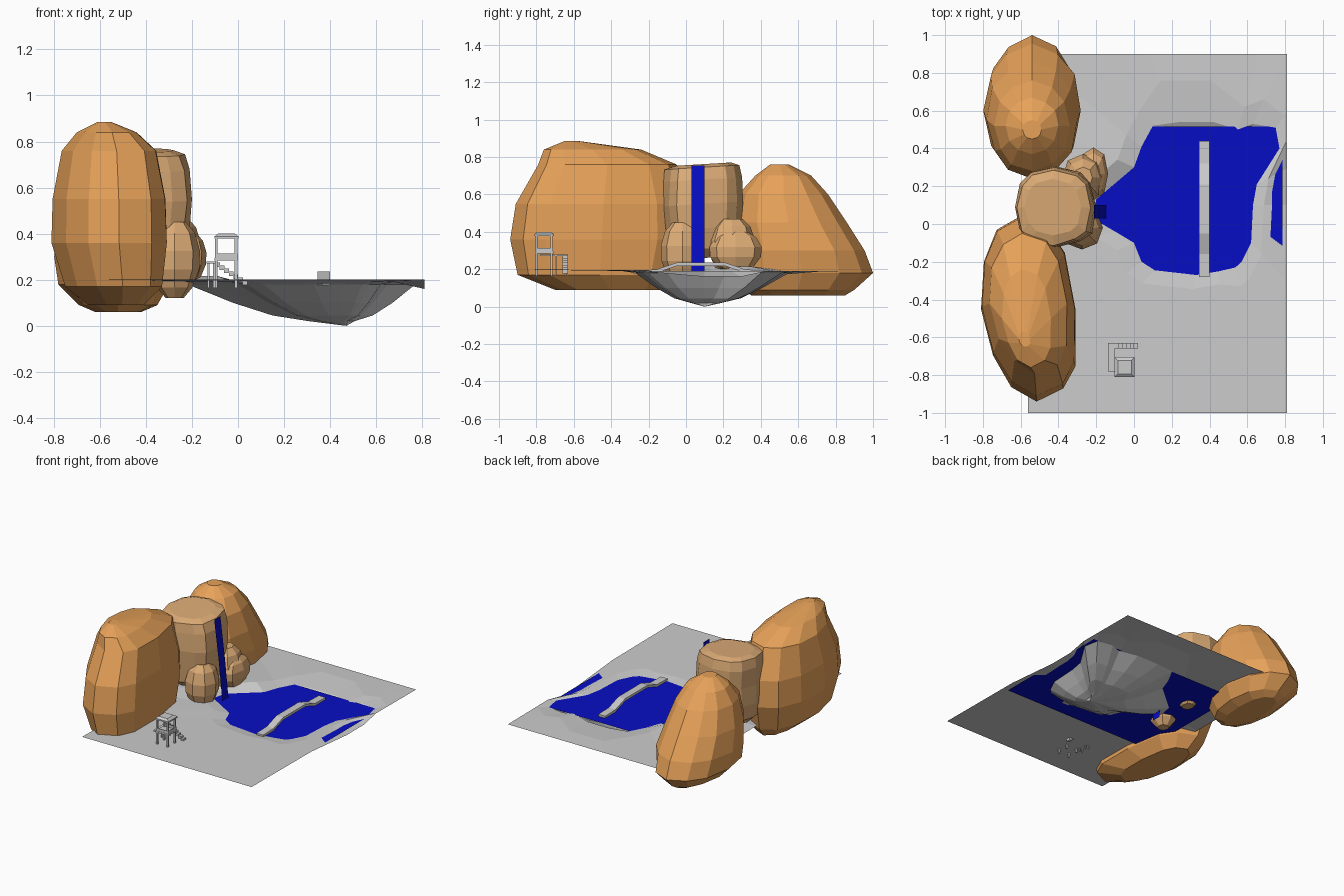
import bpy, math, random
from math import cos, sin, pi

if "Cube" in bpy.data.objects:
    bpy.data.objects.remove(bpy.data.objects["Cube"])

random.seed(4)


def material(name, rgb):
    m = bpy.data.materials.new(name)
    m.diffuse_color = (*rgb, 1)
    m.use_nodes = True
    m.node_tree.nodes["Principled BSDF"].inputs["Base Color"].default_value = m.diffuse_color
    return m


ORANGE = material("orange_rock", (0.80, 0.36, 0.10))
TAN = material("tan_rock", (0.72, 0.41, 0.18))
BLUE = material("water_blue", (0.002, 0.004, 0.55))


def mesh(name, verts, faces, mat=None):
    me = bpy.data.meshes.new(name)
    me.from_pydata(verts, [], faces)
    me.update()
    ob = bpy.data.objects.new(name, me)
    bpy.context.collection.objects.link(ob)
    if mat:
        me.materials.append(mat)
    return ob


def box(name, x0, x1, y0, y1, z0, z1):
    v = [(x, y, z) for z in (z0, z1) for x, y in ((x0, y0), (x1, y0), (x1, y1), (x0, y1))]
    f = [(3, 2, 1, 0), (4, 5, 6, 7)] + [(i, (i + 1) % 4, (i + 1) % 4 + 4, i + 4) for i in range(4)]
    return mesh(name, v, f)


def rock(name, rings, mat, sides=10, left=1.0, right=1.0, jitter=0.05, skew=0.0, tilt=0.0):
    """Faceted boulder lofted through rings of (z, cx, cy, rx, ry); lower left/right = boxier."""
    verts, faces = [], []
    wob = [1 - random.random() * jitter for _ in range(sides)]
    for z, cx, cy, rx, ry in rings:
        for i in range(sides):
            a = 2 * pi * i / sides
            c, s = cos(a), sin(a)
            k = wob[i] * (1 - random.random() * jitter)
            if abs(c) > 0.99 or abs(s) > 0.99:
                k = 1
            p = right if c > 0 else left
            dx = rx * k * math.copysign(abs(c) ** p, c) if abs(c) > 1e-6 else 0
            dy = ry * k * math.copysign(abs(s) ** p, s) if abs(s) > 1e-6 else 0
            verts.append((cx + dx + skew * dy, cy + dy, z + tilt * dy))
    n = len(rings)
    for r in range(n - 1):
        for i in range(sides):
            j = (i + 1) % sides
            faces.append((r * sides + i, r * sides + j, (r + 1) * sides + j, (r + 1) * sides + i))
    faces.append(tuple(reversed(range(sides))))
    faces.append(tuple(range((n - 1) * sides, n * sides)))
    return mesh(name, verts, faces, mat)


# Ground: rings around the pond's deepest point, out to a rectangle
CX, CY = 0.44, 0.1
X0, X1, Y0, Y1 = -0.56, 0.81, -1.0, 0.9
shore = [(.63, .1), (.65, .21), (.77, .4), (.75, .51), (.63, .53), (.55, .50), (.42, .54),
         (.24, .54), (.10, .52), (.04, .41), (0, .3), (-.2, .13), (-.22, .03), (-.1, -.04),
         (0, -.1), (.04, -.2), (.11, -.245), (.33, -.27), (.45, -.25), (.537, -.23),
         (.57, -.2), (.62, -.1)]
profile = [(.2, .02), (.44, .045), (.7, .1), (1, .18)]
n = len(shore)
rows = [[] for _ in range(len(profile) + 2)]
for sx, sy in shore:
    dx, dy = sx - CX, sy - CY
    tx = ((X1 if dx > 0 else X0) - CX) / dx if abs(dx) > 1e-6 else 99
    ty = ((Y1 if dy > 0 else Y0) - CY) / dy if abs(dy) > 1e-6 else 99
    t = min(tx, ty)
    north = sy > 0.53 and sx < 0.5
    for row, (s, z) in zip(rows, profile):
        row.append((CX + dx * s, CY + dy * s, z - (0.006 if north and s == 1 else 0)))
    lip = min(1.5 if north else 1.3 if sx > .5 else 1.2, 1 + (t - 1) * 0.8)
    bank = 0.025 if sx < 0.03 and sy > 0 else 0
    rows[-2].append((CX + dx * lip, CY + dy * lip, 0.191 + bank))
    ex, ey = CX + dx * t, CY + dy * t
    for qx in (X0, X1):
        for qy in (Y0, Y1):
            if math.hypot(ex - qx, ey - qy) < 0.075:
                ex, ey = qx, qy
    ez = 0.16 if ex > 0.8 and -0.28 < ey < 0.42 else 0.2 - 0.007 * (ey + 1)
    rows[-1].append((ex, ey, ez))
gv = [(CX + 0.03, CY, 0.0)] + [p for row in rows for p in row]
gf = [(0, 1 + i, 1 + (i + 1) % n) for i in range(n)]
for r in range(len(rows) - 1):
    for i in range(n):
        a, b = 1 + r * n + i, 1 + r * n + (i + 1) % n
        gf.append((a, a + n, b + n, b))
mesh("ground", gv, gf)

# Pond surface and waterfall sheet
mesh("pond_water", [(-.44, -.39, .18), (.785, -.39, .18), (.785, .515, .18), (-.44, .515, .18)],
     [(0, 1, 2, 3)], BLUE)
mesh("waterfall", [(-.14, .03, .1), (-.14, .10, .1), (-.175, .10, .45), (-.213, .10, .755),
                   (-.213, .03, .755), (-.175, .03, .45)], [(0, 1, 2, 5), (5, 2, 3, 4)], BLUE)

# Large cliffs
rock("front_cliff", [(.09, -.53, -.40, .12, .30), (.17, -.54, -.46, .21, .44),
                     (.36, -.56, -.45, .25, .49), (.55, -.56, -.44, .245, .47),
                     (.76, -.56, -.42, .205, .37), (.84, -.57, -.50, .13, .26),
                     (.885, -.58, -.61, .03, .04)],
     ORANGE, sides=12, left=.92, right=.68, skew=-.09, jitter=.04)
rock("back_cliff", [(.06, -.52, .6, .10, .25), (.09, -.52, .6, .17, .3),
                    (.18, -.54, .62, .24, .38), (.30, -.54, .6, .258, .355),
                    (.45, -.54, .55, .24, .31), (.60, -.54, .52, .20, .24),
                    (.70, -.54, .52, .14, .15), (.76, -.54, .5, .05, .05)],
     ORANGE, sides=12, left=.85, right=.85)

# Waterfall block and the boulders at its foot
rock("waterfall_rock", [(.26, -.42, .09, .14, .14), (.31, -.42, .09, .19, .19),
                        (.42, -.42, .09, .21, .205), (.55, -.415, .09, .215, .215),
                        (.68, -.42, .09, .21, .21), (.745, -.425, .085, .195, .20),
                        (.762, -.43, .09, .15, .15)],
     TAN, sides=12, left=.7, right=.6, jitter=.06, tilt=.06)


def boulder(name, cx, cy, z0, z1, rx, ry):
    steps = [(0, .35), (.14, .7), (.38, .97), (.62, 1), (.86, .8), (1, .45)]
    rock(name, [(z0 + (z1 - z0) * t, cx, cy, rx * k, ry * k) for t, k in steps],
         TAN, sides=8, left=.8, right=.8, jitter=0.03)


boulder("left_boulder", -.275, -.02, .12, .45, .11, .115)
boulder("right_boulder", -.27, .245, .165, .47, .11, .125)
boulder("low_boulder", -.215, .265, .185, .40, .078, .14)

# Footbridge: bent strip with thickness
path = [(-.28, .195), (-.16, .198), (-.05, .235), (.21, .235), (.32, .198), (.44, .195)]
bv = [(x, y, z - d) for y, z in path for x, d in ((.345, 0), (.40, 0), (.40, .018), (.345, .018))]
bf = [(0, 1, 2, 3), (23, 22, 21, 20)]
for k in range(len(path) - 1):
    for i in range(4):
        j = (i + 1) % 4
        bf.append((k * 4 + i, k * 4 + 4 + i, k * 4 + 4 + j, k * 4 + j))
mesh("footbridge", bv, bf)

# Lookout tower: posts, deck, rails and tapered roof
for x in (-.10, -.015):
    for y in (-.805, -.725):
        box("tower_post", x, x + .012, y, y + .012, .165, .385)
box("tower_deck", -.102, .001, -.807, -.709, .283, .295)
for y in (-.805, -.715):
    box("tower_rail", -.10, -.001, y, y + .005, .295, .315)
box("tower_end_rail", -.005, 0, -.805, -.711, .295, .315)
rv = [(-.05 + a * w, -.758 + b * w, z) for w, z in ((.053, .378), (.053, .388), (.036, .40))
      for a, b in ((-1, -1), (1, -1), (1, 1), (-1, 1))]
rf = [(3, 2, 1, 0), (8, 9, 10, 11)]
rf += [(r + i, r + (i + 1) % 4, r + 4 + (i + 1) % 4, r + 4 + i) for r in (0, 4) for i in range(4)]
mesh("tower_roof", rv, rf)

# Landing and stairs
box("landing", -.137, -.10, -.78, -.63, .27, .28)
for x in (-.132, -.108):
    for y in (-.70, -.64):
        box("landing_post", x, x + .008, y, y + .008, .165, .27)
for i in range(7):
    x, z = -.10 + i * .02, .262 - i * .013
    box("stair_step", x, x + .021, -.66, -.63, z - .006, z + .012)
